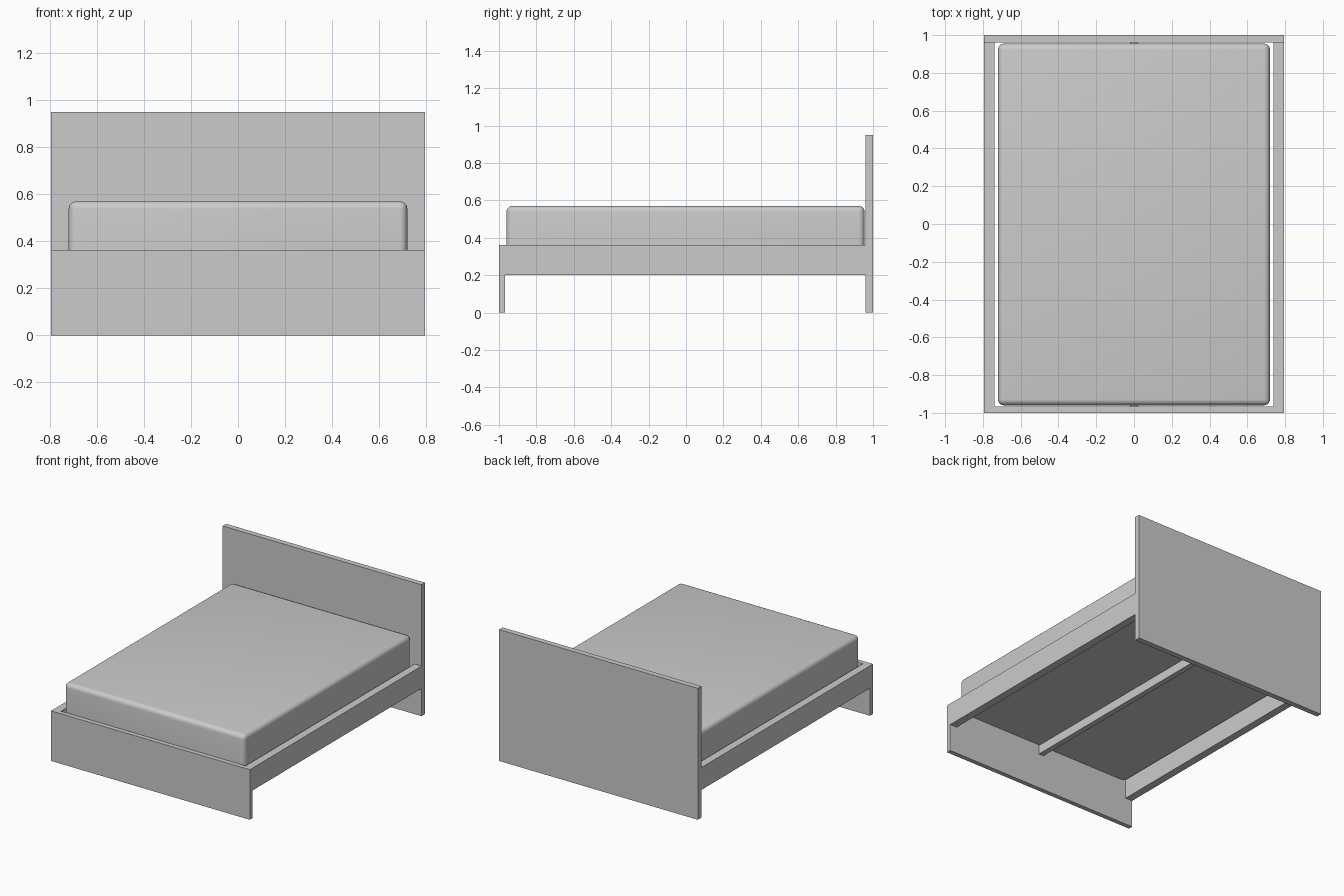
import bpy

if "Cube" in bpy.data.objects:
    bpy.data.objects.remove(bpy.data.objects["Cube"])


def box(name, x0, x1, y0, y1, z0, z1):
    bpy.ops.mesh.primitive_cube_add(size=1, location=((x0 + x1) / 2, (y0 + y1) / 2, (z0 + z1) / 2))
    ob = bpy.context.object
    ob.name = name
    ob.scale = (x1 - x0, y1 - y0, z1 - z0)
    bpy.ops.object.transform_apply(location=False, rotation=False, scale=True)
    return ob


# End boards
box("headboard", -0.795, 0.795, 0.96, 1.0, 0, 0.95)
box("footboard", -0.795, 0.795, -1.0, -0.967, 0, 0.362)

# Side rails
for name, s in (("left_rail", -1), ("right_rail", 1)):
    xs = sorted((s * 0.738, s * 0.795))
    box(name, *xs, -0.967, 0.96, 0.2, 0.362)

# Support beam under the mattress
box("centre_beam", -0.02, 0.02, -0.967, 0.96, 0.26, 0.325)

# Mattress: all edges rounded except the flat underside
mattress = box("mattress", -0.72, 0.72, -0.96, 0.955, 0.325, 0.57)
weights = mattress.data.attributes.new("bevel_weight_edge", 'FLOAT', 'EDGE')
for e in mattress.data.edges:
    low = all(mattress.data.vertices[v].co.z < 0 for v in e.vertices)
    weights.data[e.index].value = 0.0 if low else 1.0
bev = mattress.modifiers.new("rounding", 'BEVEL')
bev.limit_method = 'WEIGHT'
bev.width = 0.032
bev.segments = 5
bpy.context.view_layer.objects.active = mattress
bpy.ops.object.modifier_apply(modifier=bev.name)
bpy.ops.object.shade_smooth_by_angle()
